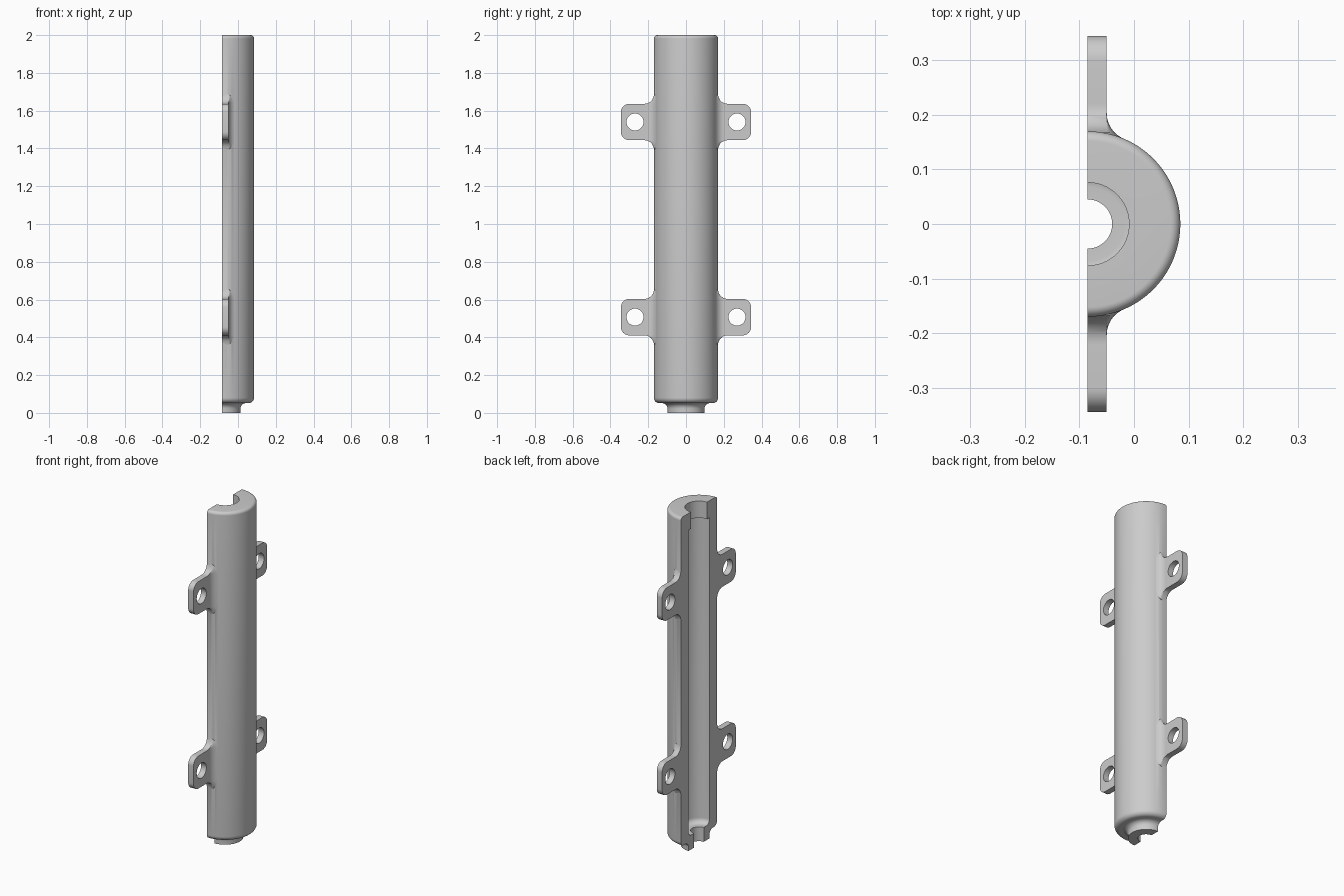
import bpy, bmesh
from math import pi, sin, cos, sqrt

cube = bpy.data.objects.get("Cube")
if cube:
    bpy.data.objects.remove(cube, do_unlink=True)

AXIS_X = -0.085      # flat split plane, holds the cylinder axis
FACE_X = -0.05       # outer face of the lugs

grey = bpy.data.materials.new("plain grey")
grey.use_nodes = True
colour = (0.6, 0.6, 0.6, 1)
grey.diffuse_color = colour
grey.node_tree.nodes["Principled BSDF"].inputs["Base Color"].default_value = colour


def finish(name, bm):
    bmesh.ops.remove_doubles(bm, verts=bm.verts, dist=1e-5)
    bmesh.ops.recalc_face_normals(bm, faces=bm.faces)
    mesh = bpy.data.meshes.new(name)
    bm.to_mesh(mesh)
    bm.free()
    mesh.materials.append(grey)
    obj = bpy.data.objects.new(name, mesh)
    bpy.context.collection.objects.link(obj)
    return obj


def arc(cr, cz, radius, start, end, steps=8):
    angles = [start + (end - start) * i / steps for i in range(steps + 1)]
    return [(cr + radius * cos(a), cz + radius * sin(a)) for a in angles]


def boolean(target, tool, operation):
    mod = target.modifiers.new("join", "BOOLEAN")
    mod.operation, mod.solver, mod.object = operation, "EXACT", tool
    bpy.context.view_layer.objects.active = target
    bpy.ops.object.modifier_apply(modifier=mod.name)
    bpy.data.objects.remove(tool, do_unlink=True)


def make_shell():
    # Radius and height section: neck, rounded body, stepped bore
    section = [(0.045, 0)]
    section += [(0.098, 0)] + arc(0.128, 0.022, 0.03, pi, pi / 2)
    section += arc(0.142, 0.08, 0.028, -pi / 2, 0)
    section += arc(0.152, 1.982, 0.018, 0, pi / 2)
    section += [(0.076, 2), (0.076, 1.9), (0.098, 1.9)]
    section += arc(0.068, 0.115, 0.03, 0, -pi / 2)
    section += [(0.045, 0.085)]
    bm = bmesh.new()
    verts = [bm.verts.new((AXIS_X, -r, z)) for r, z in section]
    start = bm.faces.new(verts)
    geom = verts + list(start.edges) + [start]
    spun = bmesh.ops.spin(bm, geom=geom, cent=(AXIS_X, 0, 0), axis=(0, 0, 1),
                          angle=pi, steps=64, use_duplicate=False)
    if not start.is_valid or not any(len(f.verts) == len(section) for f in bm.faces
                                     if f.calc_center_median().y < 0):
        bm.faces.new(verts)
    return finish("half_cylinder_shell", bm)


def make_lug(side, height):
    # Loft along y: flared root, straight arm, rounded outer corners
    half, flare, corner = 0.0965, 0.05, 0.045
    root, tip = 0.15, 0.345
    stations = [root + 0.072 * i / 16 for i in range(17)]
    stations += [tip - corner + corner * sin(pi / 2 * i / 10) for i in range(11)]

    def fillet(y, tangent, limit):
        d = min(max(tangent - y, 0), limit)
        return flare - sqrt(flare ** 2 - d ** 2)

    bm = bmesh.new()
    rings = []
    for y in stations:
        out = fillet(y, 0.203, 0.047)
        up = fillet(y, 0.22, flare)
        past = min(max(y - tip + corner, 0), corner)
        h = half - corner + sqrt(max(corner ** 2 - past ** 2, 0))
        upper = [(FACE_X + out * sin(a), h + up * (1 - sin(a)) if out == 0
                  else h + up * cos(a)) for a in [pi / 2 * (1 - i / 8) for i in range(9)]]
        outline = upper + [(AXIS_X, h + up), (AXIS_X, -h - up)]
        outline += [(x, -z) for x, z in reversed(upper)]
        rings.append([bm.verts.new((x, side * y, height + z)) for x, z in outline])
    for a, b in zip(rings, rings[1:]):
        for i in range(len(a)):
            j = (i + 1) % len(a)
            bm.faces.new((a[i], a[j], b[j], b[i]))
    bm.faces.new(rings[0])
    bm.faces.new(rings[-1])
    bmesh.ops.dissolve_degenerate(bm, dist=1e-6, edges=bm.edges)
    lug = finish("mounting_lug", bm)

    # Bolt hole
    bpy.ops.mesh.primitive_cylinder_add(vertices=40, radius=0.045, depth=0.2,
                                        location=(-0.07, side * 0.27, height),
                                        rotation=(0, pi / 2, 0))
    cutter = bpy.context.object
    cutter.name = "bolt_hole_cutter"
    cutter.hide_render = True
    cutter.data.materials.append(grey)
    boolean(lug, cutter, "DIFFERENCE")
    return lug


shell = make_shell()
for height in (0.507, 1.54):
    for side in (-1, 1):
        boolean(shell, make_lug(side, height), "UNION")

bpy.ops.object.select_all(action="DESELECT")
shell.select_set(True)
bpy.context.view_layer.objects.active = shell
bpy.ops.object.shade_smooth_by_angle(angle=0.6)
